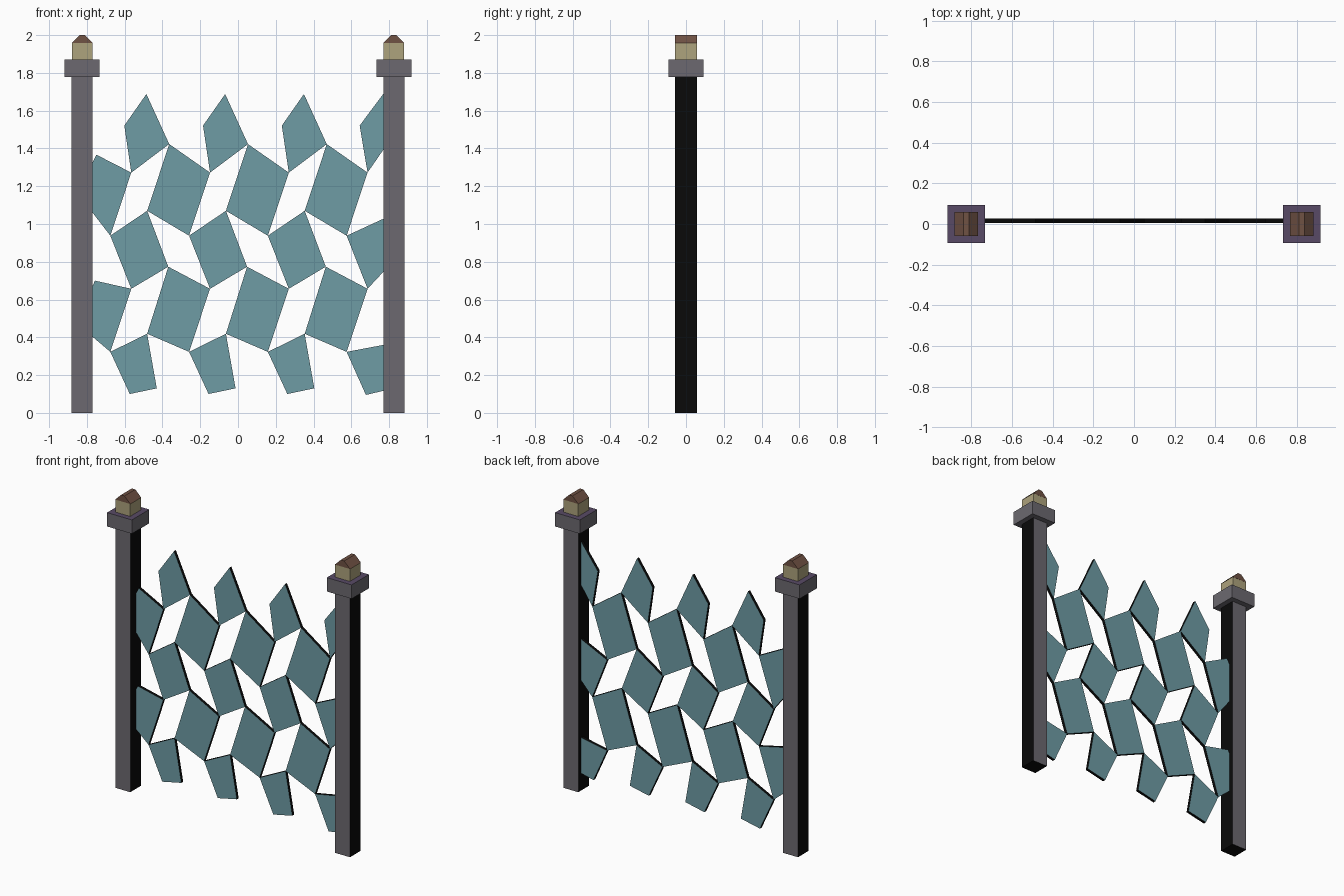
import bpy, bmesh

if "Cube" in bpy.data.objects:
    bpy.data.objects.remove(bpy.data.objects["Cube"])


def material(name, rgb):
    # sRGB 0-255 to linear
    lin = [((c / 255 + 0.055) / 1.055) ** 2.4 if c > 10 else c / 255 / 12.92 for c in rgb]
    m = bpy.data.materials.new(name)
    m.diffuse_color = (*lin, 1)
    m.use_nodes = True
    m.node_tree.nodes["Principled BSDF"].inputs["Base Color"].default_value = m.diffuse_color
    return m


GREY = material("post grey", (108, 105, 112))
BLACK = material("black edge", (10, 10, 10))
PURPLE = material("cap top purple", (88, 74, 102))
TEAL = material("teal panel", (110, 156, 165))
CREAM = material("cream block", (174, 163, 125))
BROWN = material("brown roof", (112, 82, 68))


def prism(name, polygons, y0, y1, mats, rule=lambda n: 0):
    """Extrude x-z polygons from y0 to y1; rule picks a material by face normal."""
    bm = bmesh.new()
    for poly in polygons:
        face = bm.faces.new([bm.verts.new((x, y0, z)) for x, z in poly])
        ext = bmesh.ops.extrude_face_region(bm, geom=[face], use_keep_orig=True)
        for v in ext["geom"]:
            if isinstance(v, bmesh.types.BMVert):
                v.co.y = y1
    bmesh.ops.recalc_face_normals(bm, faces=bm.faces)
    bm.normal_update()
    for f in bm.faces:
        f.material_index = rule(f.normal)
    me = bpy.data.meshes.new(name)
    bm.to_mesh(me)
    bm.free()
    for m in mats:
        me.materials.append(m)
    ob = bpy.data.objects.new(name, me)
    bpy.context.collection.objects.link(ob)
    return ob


def rect(cx, half, z0, z1):
    return [(cx - half, z0), (cx + half, z0), (cx + half, z1), (cx - half, z1)]


def edges_second(n):
    return 0 if abs(n.y) > 0.9 else 1


# Posts with cap, block and small gabled roof
for side, cx in (("left", -0.825), ("right", 0.825)):
    prism(side + "_post", [rect(cx, 0.056, 0, 1.78)], -0.057, 0.057,
          [GREY, BLACK], edges_second)
    prism(side + "_cap", [rect(cx, 0.093, 1.778, 1.872)], -0.093, 0.093,
          [GREY, PURPLE], lambda n: 1 if n.z > 0.9 else 0)
    prism(side + "_block", [rect(cx, 0.055, 1.872, 1.957)], -0.057, 0.057, [CREAM])
    prism(side + "_roof", [[(cx - 0.057, 1.957), (cx + 0.057, 1.957),
                            (cx + 0.013, 2.0), (cx - 0.013, 2.0)]],
          -0.058, 0.058, [BROWN])

# Panel tiles: one tile per row, repeated sideways
STEP = 0.417
rows = [
    ([(-0.485, 1.688), (-0.364, 1.423), (-0.565, 1.272), (-0.602, 1.521)], 3),
    ([(-0.364, 1.423), (-0.148, 1.272), (-0.259, 0.938), (-0.481, 1.07)], 3),
    ([(-0.481, 1.07), (-0.369, 0.774), (-0.565, 0.657), (-0.676, 0.938)], 3),
    ([(-0.369, 0.774), (-0.148, 0.657), (-0.259, 0.323), (-0.481, 0.419)], 3),
    ([(-0.481, 0.419), (-0.43, 0.13), (-0.573, 0.10), (-0.676, 0.323)], 3),
]
tiles = [[(x + i * STEP, z) for x, z in poly] for poly, n in rows for i in range(n)]

# Tiles cut short where they meet the posts
tiles += [
    [(-0.75, 1.367), (-0.565, 1.272), (-0.676, 0.938), (-0.77, 1.06), (-0.77, 1.325)],
    [(-0.757, 0.70), (-0.565, 0.657), (-0.676, 0.323), (-0.77, 0.403), (-0.77, 0.673)],
    [(0.77, 1.69), (0.77, 1.394), (0.686, 1.272), (0.644, 1.521)],
    [(0.77, 1.028), (0.77, 0.747), (0.686, 0.657), (0.575, 0.938)],
    [(0.77, 0.36), (0.77, 0.117), (0.677, 0.095), (0.575, 0.323)],
]
prism("tile_panel", tiles, 0.006, 0.026, [TEAL, BLACK], edges_second)
